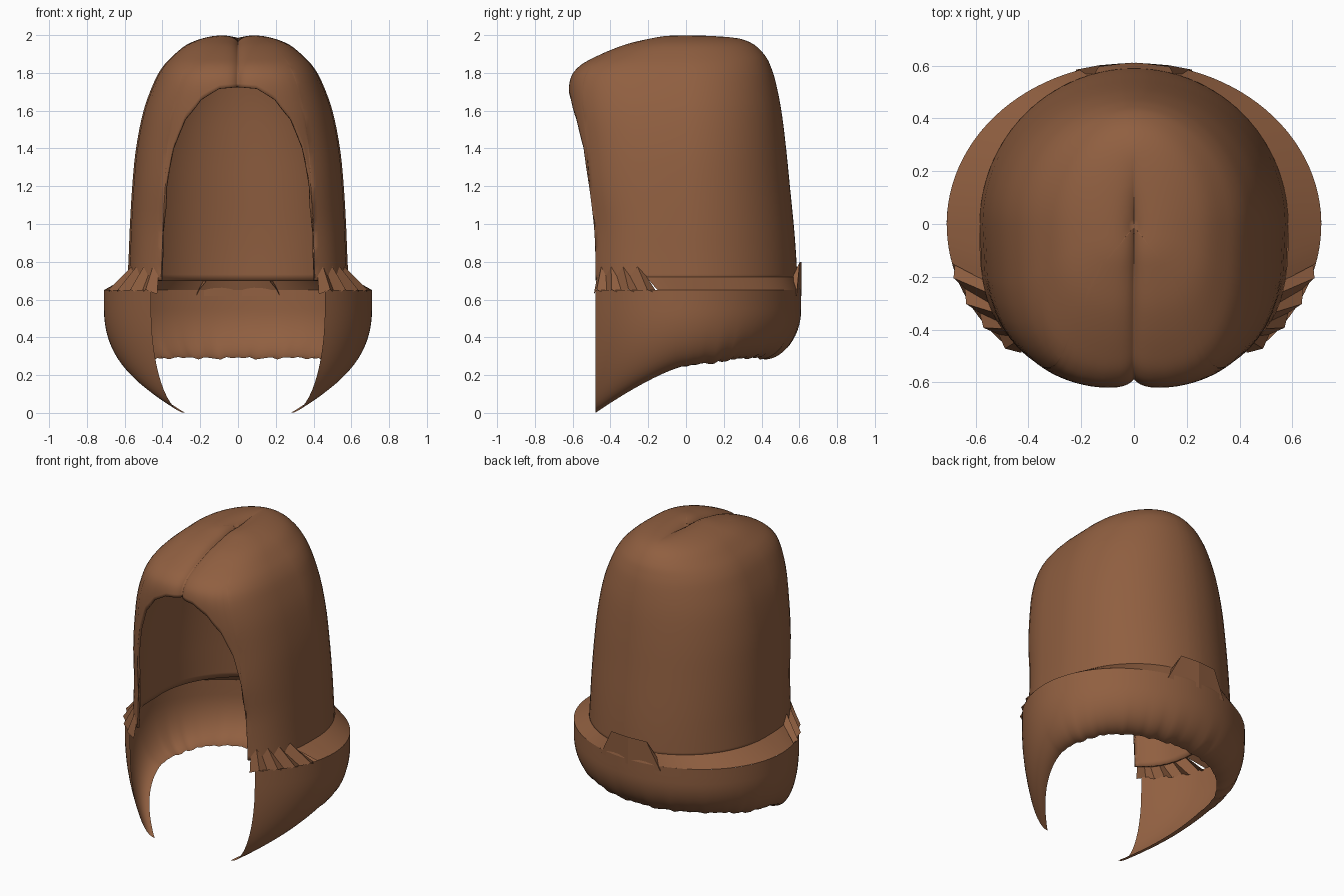
import bpy, bmesh, math, random
from mathutils import Vector

if "Cube" in bpy.data.objects:
    bpy.data.objects.remove(bpy.data.objects["Cube"])

random.seed(3)
leather = bpy.data.materials.new("brown_leather")
leather.diffuse_color = (0.28, 0.115, 0.052, 1)
leather.use_nodes = True
leather.node_tree.nodes["Principled BSDF"].inputs["Base Color"].default_value = leather.diffuse_color


def lerp_table(table, k):
    """Piecewise linear lookup in ascending (key, value) pairs."""
    if k <= table[0][0]:
        return table[0][1]
    for (a, va), (b, vb) in zip(table, table[1:]):
        if k <= b:
            return va + (vb - va) * (k - a) / (b - a)
    return table[-1][1]


def sheet(name, columns, smooth=True, thickness=0):
    """Skin half of a surface from columns of points (bottom to top), then mirror it."""
    bm = bmesh.new()
    grid = [[bm.verts.new(p) for p in col] for col in columns]
    for a, b in zip(grid, grid[1:]):
        for j in range(len(a) - 1):
            bm.faces.new((a[j], b[j], b[j + 1], a[j + 1]))
    bmesh.ops.remove_doubles(bm, verts=bm.verts, dist=0.0004)
    me = bpy.data.meshes.new(name)
    bm.to_mesh(me)
    bm.free()
    me.materials.append(leather)
    ob = bpy.data.objects.new(name, me)
    bpy.context.collection.objects.link(ob)
    for p in me.polygons:
        p.use_smooth = smooth
    mirror = ob.modifiers.new("mirror", 'MIRROR')
    mirror.merge_threshold = 0.0005
    if thickness:
        ob.modifiers.new("thickness", 'SOLIDIFY').thickness = thickness
    return ob


# Hood rings: height, half width, front reach, back reach
RINGS = [(.70, .585, .55, .59), (.85, .578, .55, .582), (1.0, .572, .555, .57),
         (1.2, .56, .585, .55), (1.4, .54, .60, .53), (1.6, .50, .62, .505),
         (1.75, .445, .62, .475), (1.83, .40, .575, .45), (1.89, .345, .475, .42),
         (1.95, .27, .33, .36), (1.985, .18, .19, .27), (2.0, .09, .10, .13),
         (2.0, 0, 0, 0)]


def ring(v):
    """Catmull-Rom blend of the ring table at fractional row v."""
    i = min(int(v), len(RINGS) - 2)
    t = v - i
    p = [RINGS[max(0, min(len(RINGS) - 1, i + k))] for k in (-1, 0, 1, 2)]
    return [0.5 * (2 * b + (c - a) * t + (2 * a - 5 * b + 4 * c - d) * t * t
                   + (3 * b - a - 3 * c + d) * t ** 3) for a, b, c, d in zip(*p)]


def hood_point(theta, v):
    z, w, f, b = ring(v)
    s, c = max(0, math.sin(theta)), math.cos(theta)
    if theta <= math.pi / 2:
        p = Vector((w * s ** (2 / 3), -f * max(0, c) ** (2 / 3), z))
    else:
        p = Vector((w * s, -b * c, z))
    # centre seam pressed into the crown
    fade = max(0, min(1, (0.28 - p.y) / 0.2)) * max(0, min(1, (z - 1.5) / 0.2))
    out = (p - Vector((0, -0.1, 1.72))).normalized()
    return p - out * 0.035 * math.exp(-p.x / 0.03) * fade


# Face opening: fraction of ring width -> rim height
RIM = [(0, 1.72), (.217, 1.71), (.41, 1.65), (.55, 1.55), (.64, 1.4),
       (.6875, 1.2), (.693, .95), (.697, .70)]
ROW_OF_Z = [(r[0], i) for i, r in enumerate(RINGS[:-1])]
ratios = [0, .02, .05, .09, .14, .217, .29, .35, .41, .46, .51, .55, .585, .615, .64,
          .665, .6875, .69, .693, .695, .697, .74, .79, .84, .885, .925, .96, .985]
angles = [math.asin(r ** 1.5) for r in ratios]
angles += [math.pi / 2 + math.pi / 2 * i / 16 for i in range(16)]
angles += [math.pi * k for k in (.98, .993, 1)]
starts = [lerp_table(ROW_OF_Z, lerp_table(RIM, r)) for r in ratios]
starts += [0] * (len(angles) - len(starts))
N, LAST = 40, len(RINGS) - 1
sheet("hood", [[hood_point(a, v0 + (LAST - v0) * j / N) for j in range(N + 1)]
               for a, v0 in zip(angles, starts)], thickness=0.015)

# Shoulder cape: bulging band that curls under, with long front points
T0 = 0.705
TOP, BULGE = 0.65, 0.55


def cape_outer(t, grow=0.0):
    reach = 0.63 if t < math.pi / 2 else 0.61
    return Vector(((0.71 + grow) * math.sin(t), -(reach + grow) * math.cos(t), 0))


def cape_rim(t):
    if t > math.pi / 2:
        k = (t - math.pi / 2) / (math.pi / 2)
        return Vector((0.55 * math.sin(t), -0.42 * math.cos(t),
                       0.25 + 0.04 * min(1, 2 * k) + random.uniform(-.008, .008)))
    u = (math.pi / 2 - t) / (math.pi / 2 - T0)
    return Vector((0.55 - 0.27 * u * u, -0.48 * u, 0.25 - 0.25 * u ** 1.3))


def cape_column(t):
    out, rim = cape_outer(t), cape_rim(t)
    col = []
    for j in range(14, 0, -1):
        a = math.pi / 2 * j / 14
        p = out.lerp(rim, 1 - math.cos(a))
        p.z = BULGE - (BULGE - rim.z) * math.sin(a)
        col.append(p)
    for z in (BULGE, 0.6, TOP):
        col.append(Vector((out.x, out.y, z)))
    return col


sheet("shoulder_cape", [cape_column(T0 + (math.pi - T0) * i / 44) for i in range(45)])

# Collar ledge: smooth slope from the hood out to the cape
T1 = 1.33


def ledge_column(t, dz_in=0.0, dz_out=0.0, grow=0.0):
    inner, outer = hood_point(t, 0.15), cape_outer(t, grow)
    inner.z, outer.z = 0.72 + dz_in, TOP + dz_out
    return [outer, inner]


sheet("collar_ledge", [ledge_column(T1 + (math.pi - T1) * i / 30) for i in range(31)])

# Ragged collar folds at the front of each shoulder
folds = []
for i in range(9):
    s = 1 if i % 2 else -1
    folds.append(ledge_column(0.66 + (T1 - 0.66) * i / 8, 0.03 + 0.025 * s, 0.012 * s - 0.01,
                              0.012 * s))
sheet("collar_folds", folds, smooth=False)

# Raised trapezoid flap at the nape
sheet("nape_flap", [[(0, .612, .62), (0, .612, .80)], [(.22, .585, .62), (.13, .602, .80)],
                    [(.215, .55, .64), (.15, .565, .72)]][::-1], smooth=False)
